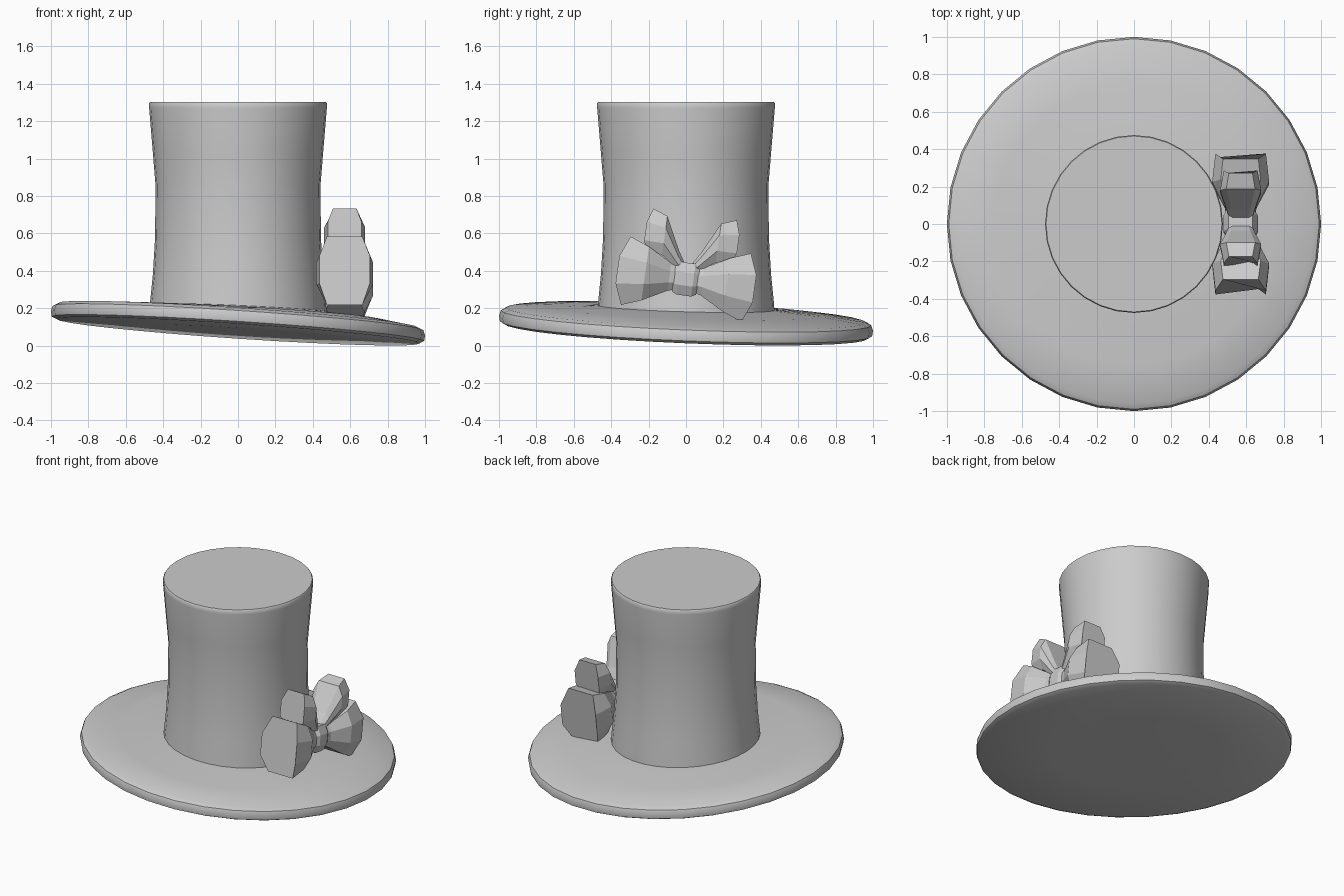
import bpy, bmesh
from math import cos, sin, pi, radians
from mathutils import Matrix, Vector

if "Cube" in bpy.data.objects:
    bpy.data.objects.remove(bpy.data.objects["Cube"])

N = 32


def loft(name, rings, matrix=None):
    """Skin a list of equal-length point rings and cap both ends."""
    bm = bmesh.new()
    loops = [[bm.verts.new(p) for p in ring] for ring in rings]
    for a, b in zip(loops, loops[1:]):
        for i in range(len(a)):
            j = (i + 1) % len(a)
            bm.faces.new((a[i], a[j], b[j], b[i]))
    bm.faces.new(loops[0][::-1])
    bm.faces.new(loops[-1])
    if matrix:
        bm.transform(matrix)
    bmesh.ops.recalc_face_normals(bm, faces=bm.faces[:])
    me = bpy.data.meshes.new(name)
    bm.to_mesh(me)
    bm.free()
    ob = bpy.data.objects.new(name, me)
    bpy.context.collection.objects.link(ob)
    return ob


def smooth(ob):
    bpy.ops.object.select_all(action='DESELECT')
    ob.select_set(True)
    bpy.context.view_layer.objects.active = ob
    bpy.ops.object.shade_smooth_by_angle(angle=radians(40))


def round_ring(r, z, k=0.0):
    """Circle whose height leans down to the right and back by factor k."""
    return [(r * cos(a), r * sin(a), z - k * (0.065 * cos(a) + 0.04 * sin(a)))
            for a in (2 * pi * i / N for i in range(N))]


# Tilted brim with rounded rim: radius, height, lean
brim = [(0.5, 0.075, 0.5), (0.97, 0.077, 1), (0.995, 0.09, 1), (1.0, 0.12, 1),
        (0.99, 0.148, 1), (0.96, 0.163, 1), (0.75, 0.185, 0.65),
        (0.55, 0.195, 0.4), (0.44, 0.205, 0.3)]
smooth(loft("brim", [round_ring(*p) for p in brim]))

# Waisted crown
crown = [(0.475, 0.16), (0.47, 0.23), (0.455, 0.38), (0.443, 0.58), (0.441, 0.86),
         (0.455, 1.03), (0.475, 1.27), (0.475, 1.295), (0.47, 1.302)]
smooth(loft("crown", [round_ring(*p) for p in crown]))

# Bow frame on the right side of the hat, drooping towards the back
bow = Matrix.Translation((0.57, 0, 0.355)) @ Matrix.Rotation(radians(-8), 4, 'X')


def bow_ring(u, v, hh, hd, bulge=0.0):
    """Eight-sided section across the bow: position u, v, half height, half depth."""
    section = [(1, -.4), (1, .4), (.7, 1), (-.7, 1), (-1, .4), (-1, -.4), (-.7, -1), (.7, -1)]
    return [Vector((hd * a, u + (bulge if abs(b) < 1 else 0), v + hh * b)) for a, b in section]


# Paired bow loops, large ones to the sides and small ones above
large = [(0.04, 0, 0.06, 0.075), (0.09, 0, 0.075, 0.085), (0.22, 0, 0.145, 0.152),
         (0.325, 0, 0.185, 0.135, 0.045)]
small = [(0.02, 0.05, 0.035, 0.06), (0.06, 0.10, 0.05, 0.075), (0.145, 0.215, 0.105, 0.11),
         (0.225, 0.225, 0.125, 0.09, 0.025)]
for side, s in (("front", -1), ("back", 1)):
    m = bow @ Matrix.Diagonal((1, s, 1, 1))
    loft(f"large_bow_loop_{side}", [bow_ring(*p) for p in large], m)
    loft(f"small_bow_loop_{side}", [bow_ring(*p) for p in small], m)

# Central knot
knot = [(-0.065, 0, 0.075, 0.078), (-0.04, 0, 0.088, 0.092), (0.04, 0, 0.088, 0.092),
        (0.065, 0, 0.075, 0.078)]
loft("bow_knot", [bow_ring(*p) for p in knot], bow)
